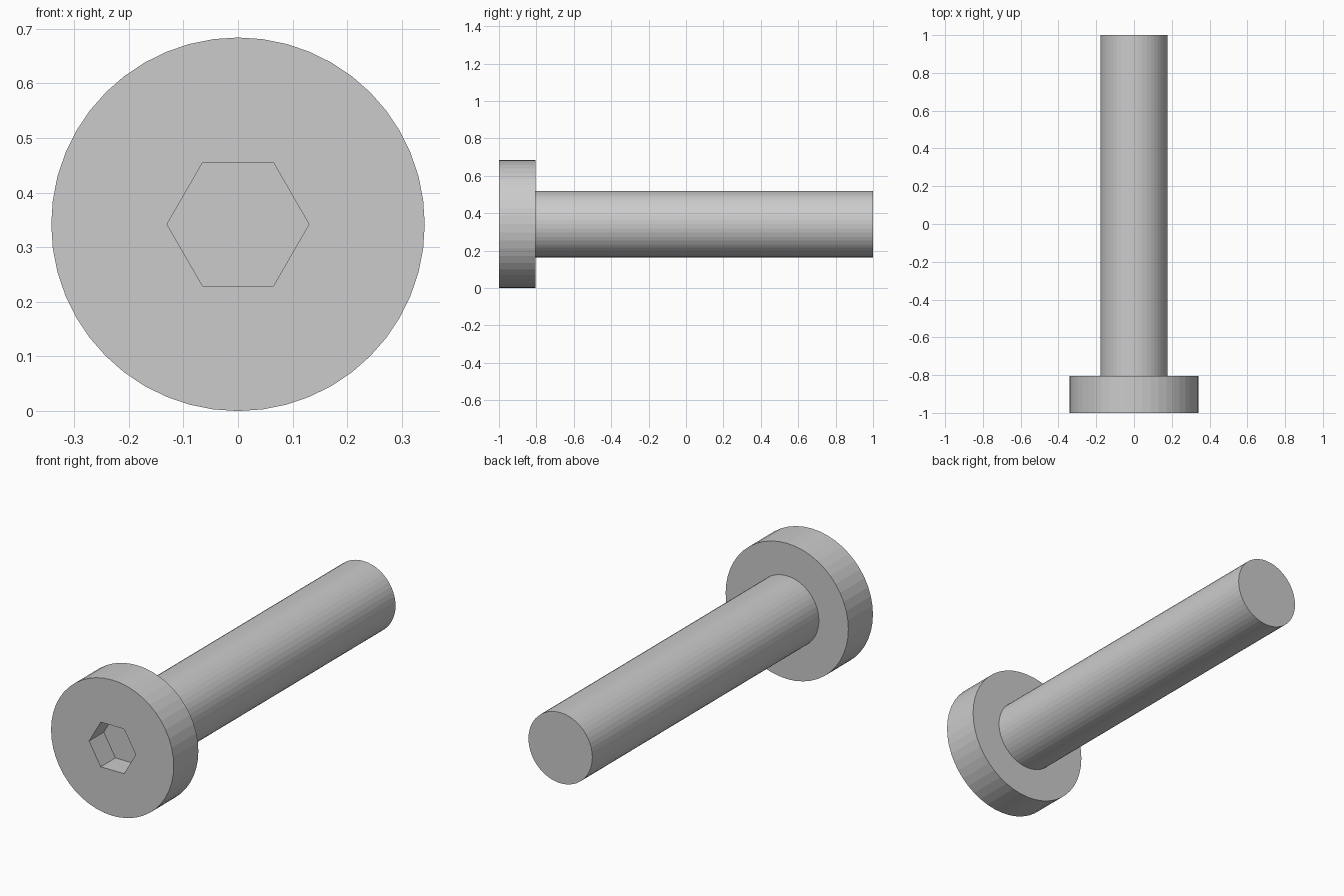
import bpy, bmesh, math

if "Cube" in bpy.data.objects:
    bpy.data.objects.remove(bpy.data.objects["Cube"])

CZ = 0.342      # height of the bolt axis
SIDES = 48


def lathe(name, rings, sides):
    """Closed solid from (y, radius) rings around the bolt axis."""
    bm = bmesh.new()
    loops = []
    for y, r in rings:
        loops.append([bm.verts.new((r * math.cos(2 * math.pi * i / sides), y,
                                    CZ + r * math.sin(2 * math.pi * i / sides)))
                      for i in range(sides)])
    for a, b in zip(loops, loops[1:]):
        for i in range(sides):
            j = (i + 1) % sides
            bm.faces.new((a[i], a[j], b[j], b[i]))
    bm.faces.new(loops[0])
    bm.faces.new(loops[-1])
    bmesh.ops.recalc_face_normals(bm, faces=bm.faces)
    mesh = bpy.data.meshes.new(name)
    bm.to_mesh(mesh)
    bm.free()
    obj = bpy.data.objects.new(name, mesh)
    bpy.context.collection.objects.link(obj)
    return obj


# Head and shank as one turned body
bolt = lathe("bolt", [(-1, 0.342), (-0.804, 0.342), (-0.804, 0.178), (1, 0.178)], SIDES)

# Hexagonal key socket cut into the head
cutter = lathe("socket_cutter", [(-1.1, 0.13), (-0.883, 0.13)], 6)
cutter.hide_render = True
cutter.hide_set(True)
cut = bolt.modifiers.new("hex_socket", 'BOOLEAN')
cut.operation = 'DIFFERENCE'
cut.solver = 'EXACT'
cut.object = cutter
